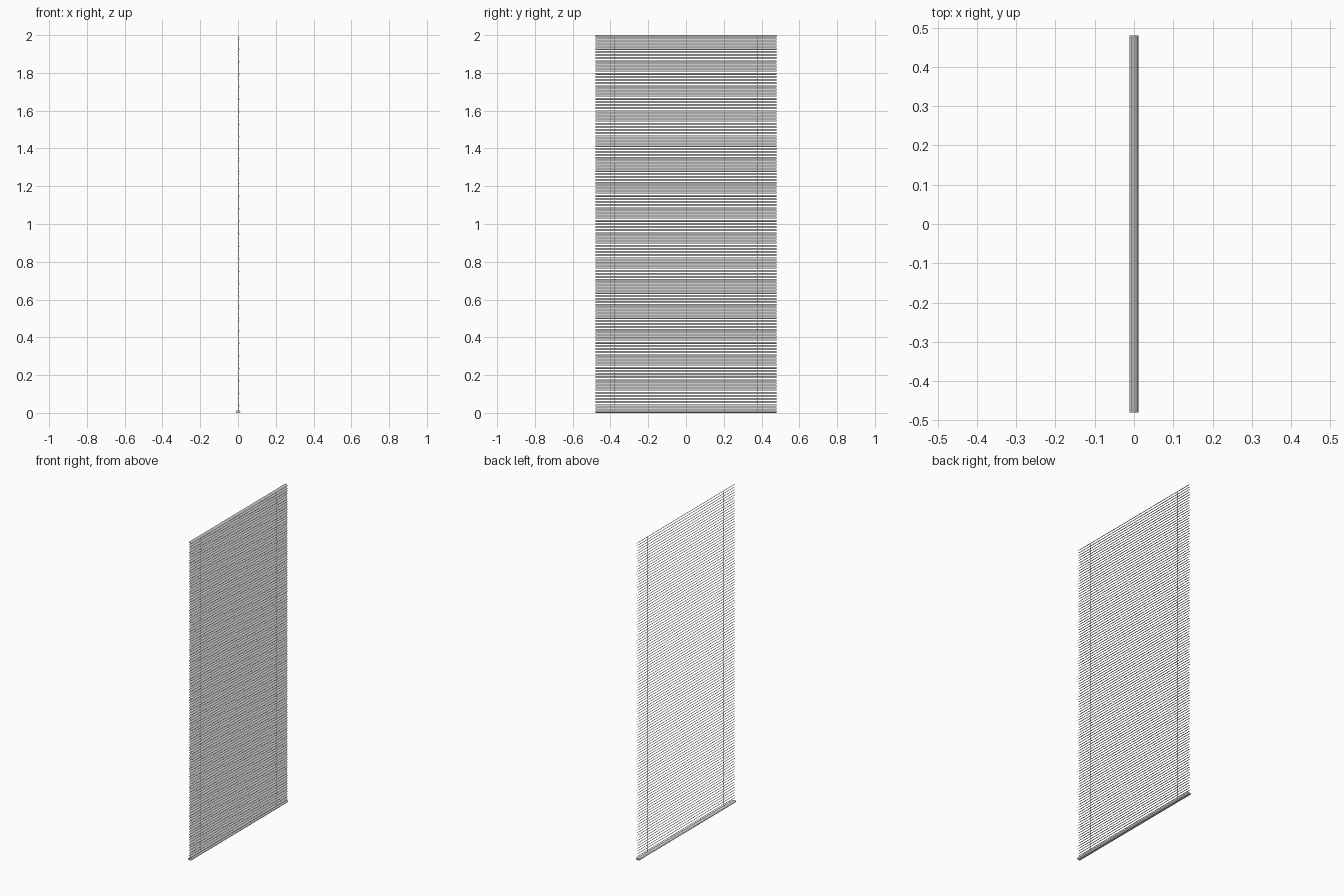
import bpy, bmesh, math

if "Cube" in bpy.data.objects:
    bpy.data.objects.remove(bpy.data.objects["Cube"])

HALF_W = 0.48      # half length of every slat
CORD_Y = 0.377     # cord positions along the slats
COUNT = 120        # number of slats
Z_LOW, Z_TOP = 0.024, 1.9945


def extrude_profile(name, pts, half):
    """Sweep a closed x/z profile along y."""
    bm = bmesh.new()
    a = [bm.verts.new((x, -half, z)) for x, z in pts]
    b = [bm.verts.new((x, half, z)) for x, z in pts]
    n = len(pts)
    for i in range(n):
        j = (i + 1) % n
        bm.faces.new((a[i], a[j], b[j], b[i]))
    bm.faces.new(a[::-1])
    bm.faces.new(b)
    bmesh.ops.recalc_face_normals(bm, faces=bm.faces)
    me = bpy.data.meshes.new(name)
    bm.to_mesh(me)
    bm.free()
    ob = bpy.data.objects.new(name, me)
    bpy.context.collection.objects.link(ob)
    return ob


def smooth(ob):
    bpy.ops.object.select_all(action='DESELECT')
    ob.select_set(True)
    bpy.context.view_layer.objects.active = ob
    bpy.ops.object.shade_smooth_by_angle(angle=math.radians(40))


# Slat profile: thin crowned strip, tilted with its high edge towards -x
def slat_profile(width=0.0185, crown=0.0014, thick=0.0006, tilt=math.radians(34), steps=6):
    top, bottom = [], []
    for i in range(steps + 1):
        t = 2 * i / steps - 1
        u, v = t * width / 2, crown * (0.5 - t * t)
        top.append((u, v + thick / 2))
        bottom.append((u, v - thick / 2))
    c, s = math.cos(tilt), math.sin(tilt)
    return [(u * c + v * s, -u * s + v * c) for u, v in top + bottom[::-1]]


# Stack of slats
slats = extrude_profile("slats", slat_profile(), HALF_W)
smooth(slats)
slats.location = (0.002, 0, Z_LOW)
arr = slats.modifiers.new("stack", 'ARRAY')
arr.count = COUNT
arr.use_relative_offset = False
arr.use_constant_offset = True
arr.constant_offset_displace = (0, 0, (Z_TOP - Z_LOW) / (COUNT - 1))

# Bottom rail with rounded edges
rail_pts = []
for cx, start in ((0.006, -90), (-0.006, 90)):
    for k in range(9):
        a = math.radians(start + k * 22.5)
        rail_pts.append((cx + 0.006 * math.cos(a), 0.006 + 0.006 * math.sin(a)))
smooth(extrude_profile("bottom_rail", rail_pts, HALF_W))

# Two lift cords running through the slats
for side, y in (("left", -CORD_Y), ("right", CORD_Y)):
    bpy.ops.mesh.primitive_cylinder_add(vertices=8, radius=0.0009, depth=1.985,
                                        location=(0.002, y, 0.006 + 1.985 / 2))
    cord = bpy.context.object
    cord.name = "cord_" + side
    smooth(cord)
